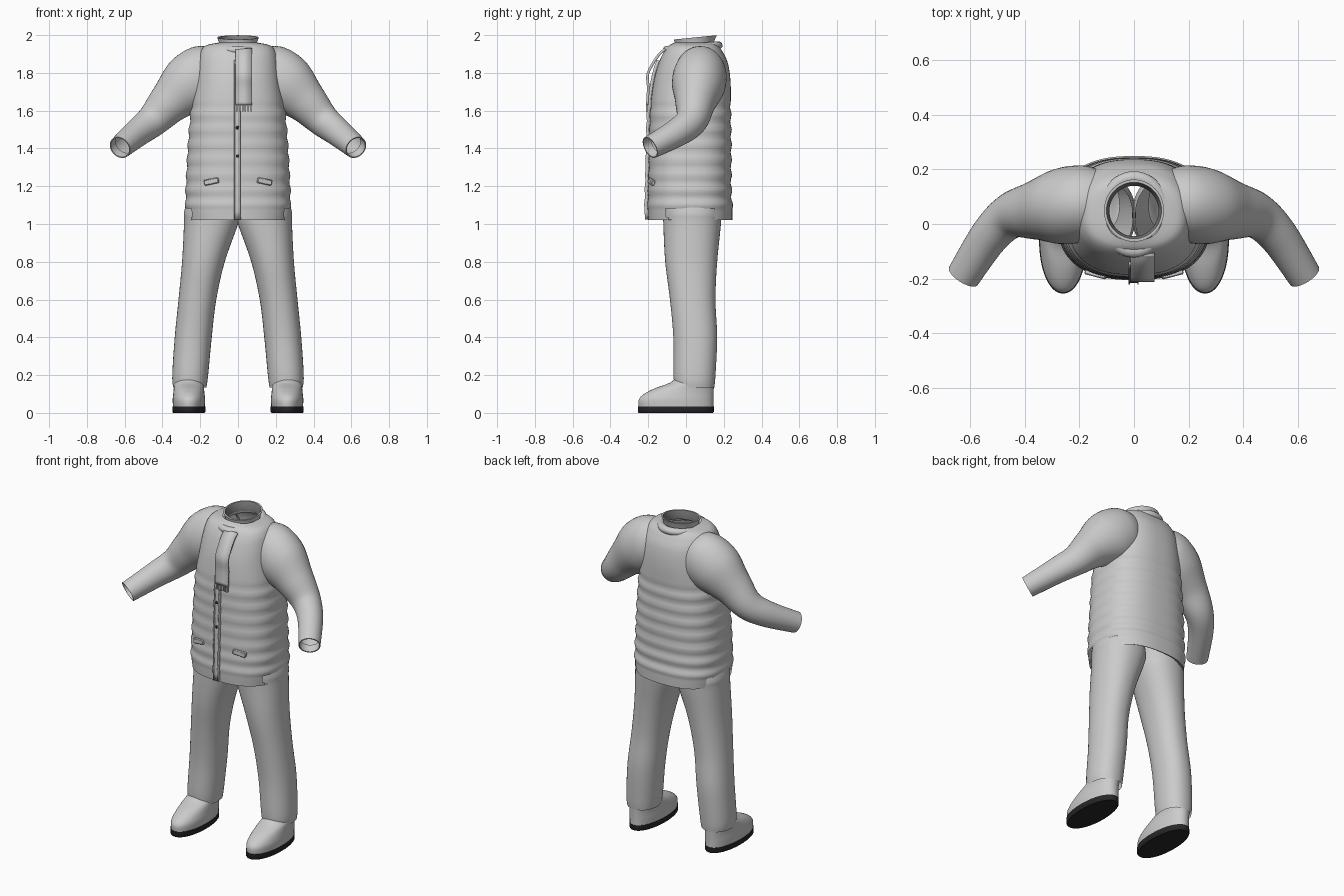
import bpy, bmesh, math
from mathutils import Vector

if "Cube" in bpy.data.objects:
    bpy.data.objects.remove(bpy.data.objects["Cube"])


def material(name, value):
    m = bpy.data.materials.new(name)
    m.use_nodes = True
    color = (value, value, value, 1)
    m.diffuse_color = color
    m.node_tree.nodes["Principled BSDF"].inputs["Base Color"].default_value = color
    return m


fabric = material("light grey fabric", 0.6)
lining = material("dark grey lining", 0.2)
rubber = material("black rubber", 0.02)


def resample(rows, count):
    """Smooth interpolation through rows of numbers."""
    out = []
    last = len(rows) - 1
    for k in range(count + 1):
        f = k / count * last
        i = min(int(f), last - 1)
        t = f - i
        a, b, c, d = (rows[min(max(j, 0), last)] for j in range(i - 1, i + 3))
        out.append([q + 0.5 * t * (r - p + t * (2 * p - 5 * q + 4 * r - s + t * (3 * (q - r) + s - p)))
                    for p, q, r, s in zip(a, b, c, d)])
    return out


def finish(name, bm, mats, angle=50, mirror=False):
    bmesh.ops.recalc_face_normals(bm, faces=bm.faces)
    mesh = bpy.data.meshes.new(name)
    bm.to_mesh(mesh)
    bm.free()
    for m in mats:
        mesh.materials.append(m)
    ob = bpy.data.objects.new(name, mesh)
    bpy.context.collection.objects.link(ob)
    bpy.ops.object.select_all(action="DESELECT")
    ob.select_set(True)
    bpy.context.view_layer.objects.active = ob
    bpy.ops.object.shade_smooth_by_angle(angle=math.radians(angle))
    if mirror:
        ob.modifiers.new("mirror", "MIRROR")
    return ob


def skin(rings, cap=False):
    """Join rings of points into a tube."""
    bm = bmesh.new()
    loops = [[bm.verts.new(p) for p in ring] for ring in rings]
    for a, b in zip(loops, loops[1:]):
        for i in range(len(a)):
            j = (i + 1) % len(a)
            bm.faces.new((a[i], a[j], b[j], b[i]))
    if cap:
        bm.faces.new(loops[0])
        bm.faces.new(loops[-1])
    return bm


def power(v, n):
    return math.copysign(abs(v) ** (2 / n), v)


def level_rings(rows, n=2.0, seg=48, tilt=0.0):
    """Rounded rings from rows of centre x, z, half width, front y, back y."""
    rings = []
    for cx, z, hw, yf, yb in rows:
        ring = []
        for k in range(seg):
            a = math.tau * k / seg
            y = (yf + yb) / 2 + (yb - yf) / 2 * power(math.sin(a), n)
            ring.append((cx + hw * power(math.cos(a), n), y, z + tilt * y))
        rings.append(ring)
    return rings


# Quilted jacket body with side slits
body = [(0, 1.02, .268, -.2, .245), (0, 1.1, .278, -.203, .245), (0, 1.2, .276, -.2, .24),
        (0, 1.4, .266, -.195, .24), (0, 1.6, .25, -.19, .237), (0, 1.75, .228, -.172, .236),
        (0, 1.85, .215, -.145, .222), (0, 1.91, .2, -.118, .195), (0, 1.945, .17, -.09, .17),
        (0, 1.96, .105, -.06, .15)]
rows = resample(body, 90)
for r in rows:
    if 1.08 < r[1] < 1.64:
        puff = .004 * math.sin((r[1] - 1.08) / .08 * math.tau)
        r[2] += puff
        r[3] -= puff * .6
        r[4] += puff
z0, w0, f0, b0 = rows[0][1:]
rows.insert(0, (0, z0 + .012, w0 - .02, f0 + .02, b0 - .02))
bm = skin(level_rings(rows, 2.5, 96))
slit = [f for f in bm.faces if f.calc_center_median().z < 1.08 and abs(f.calc_center_median().x) > .245]
bmesh.ops.delete(bm, geom=slit, context="FACES")
finish("jacket_body", bm, [fabric])


def front_y(z):
    return min(rows[1:], key=lambda r: abs(r[1] - z))[3]


# Sleeves, turned in at the cuff
path = [(.1, .09, 1.835, .11, .1), (.17, .08, 1.80, .155, .135), (.26, .065, 1.735, .158, .14),
        (.36, .05, 1.645, .115, .108), (.45, .03, 1.55, .088, .084),
        (.53, -.045, 1.485, .075, .072), (.625, -.19, 1.405, .061, .062)]
arm = resample(path, 36)
rings = []
for i, (x, y, z, ru, rs) in enumerate(arm):
    t = (Vector(arm[min(i + 1, 36)][:3]) - Vector(arm[max(i - 1, 0)][:3])).normalized()
    up = (Vector((0, 0, 1)) - t * t.z).normalized()
    side = t.cross(up)
    c = Vector((x, y, z))
    rings.append([c + up * ru * math.cos(k * math.tau / 40) + side * rs * math.sin(k * math.tau / 40)
                  for k in range(40)])
for back, size in ((0, .9), (.05, .88)):
    rings.append([c - t * back + (p - c) * size for p in rings[36]])
finish("sleeves", skin(rings), [fabric], mirror=True)

# Standing collar with darker lining
collar = [(0, 1.93, .1, -.06, .145), (0, 1.955, .1, -.055, .15), (0, 1.983, .11, -.065, .163),
          (0, 1.983, .101, -.054, .153), (0, 1.955, .09, -.045, .14), (0, 1.93, .09, -.045, .14)]
bm = skin(level_rings(collar, tilt=.1))
bm.faces.ensure_lookup_table()
for f in bm.faces[48 * 3:]:
    f.material_index = 1
finish("collar", bm, [fabric, lining])

# Trouser legs
leg = [(.135, 1.14, .13, -.12, .17), (.141, 1.06, .145, -.12, .185), (.143, 1.0, .143, -.12, .185),
       (.183, .8, .113, -.11, .165), (.215, .6, .1, -.085, .156), (.237, .4, .098, -.067, .165),
       (.253, .2, .095, -.066, .156), (.255, .135, .088, -.06, .15)]
finish("trouser_legs", skin(level_rings(resample(leg, 42), 2.2)), [fabric], mirror=True)

# Shoes and soles
shoe = [(.26, .03, .084, -.25, .145), (.26, .07, .086, -.25, .145), (.26, .1, .083, -.222, .146),
        (.26, .13, .08, -.165, .147), (.26, .16, .078, -.085, .147), (.26, .2, .06, -.04, .13)]
finish("shoe_uppers", skin(level_rings(resample(shoe, 20), 2.1), True), [fabric], mirror=True)
sole = [(.26, 0, .083, -.25, .143), (.26, .006, .088, -.255, .147), (.26, .034, .088, -.255, .147)]
finish("shoe_soles", skin(level_rings(sole, 2.1), True), [rubber], 40, True)


def ribbon(name, line, x0, x1, thick):
    """Upright strip through (y, z) points, thickened both ways."""
    bm = bmesh.new()
    pairs = [[bm.verts.new((x, y, z)) for x in (x0, x1)] for y, z in line]
    for a, b in zip(pairs, pairs[1:]):
        bm.faces.new((a[0], a[1], b[1], b[0]))
    ob = finish(name, bm, [fabric])
    mod = ob.modifiers.new("thickness", "SOLIDIFY")
    mod.thickness = thick
    mod.offset = 0


def block(name, size, place, turn=(0, 0, 0)):
    bm = bmesh.new()
    bmesh.ops.create_cube(bm, size=1)
    bmesh.ops.scale(bm, vec=size, verts=bm.verts)
    ob = finish(name, bm, [fabric], 30)
    ob.location = place
    ob.rotation_euler = turn
    return ob


# Front placket with raised edges
line = [(front_y(z) - .004, z) for z in [1.025 + .04 * k for k in range(22)]]
ribbon("placket", line, -.02, .015, .014)
for side, x in (("right", -.02), ("left", .012)):
    ribbon("placket_edge_" + side, [(y - .004, z) for y, z in line], x, x + .005, .018)

# Buttons
for k, z in enumerate((1.36, 1.51)):
    bm = bmesh.new()
    bmesh.ops.create_uvsphere(bm, u_segments=16, v_segments=8, radius=.009)
    ob = finish("button_%d" % (k + 1), bm, [rubber])
    ob.location = (-.003, front_y(z) - .012, z)
    ob.scale.y = .5

# Pocket flaps
for side, s in (("left", 1), ("right", -1)):
    ob = block("pocket_flap_" + side, (.08, .022, .03), (s * .14, -.183, 1.225), (0, s * .2, s * .25))
    ob.modifiers.new("bevel", "BEVEL").width = .004

# Scarf around the neck with a hanging end
bpy.ops.mesh.primitive_torus_add(major_segments=48, minor_segments=14, major_radius=.12,
                                 minor_radius=.022, location=(0, .035, 1.933), rotation=(.09, 0, 0))
ob = bpy.context.object
ob.name = "scarf_wrap"
ob.scale = (.95, 1.12, 1)
ob.data.materials.append(fabric)
bpy.ops.object.shade_smooth_by_angle()
tail = [(-.11, 1.925), (-.14, 1.9), (-.175, 1.85), (-.203, 1.79), (-.2, 1.72), (-.205, 1.63)]
ribbon("scarf_tail", resample(tail, 20), -.012, .075, .014)
for k in range(6):
    block("fringe_%d" % (k + 1), (.008, .01, .04), (-.006 + k * .0152, -.206, 1.615))
